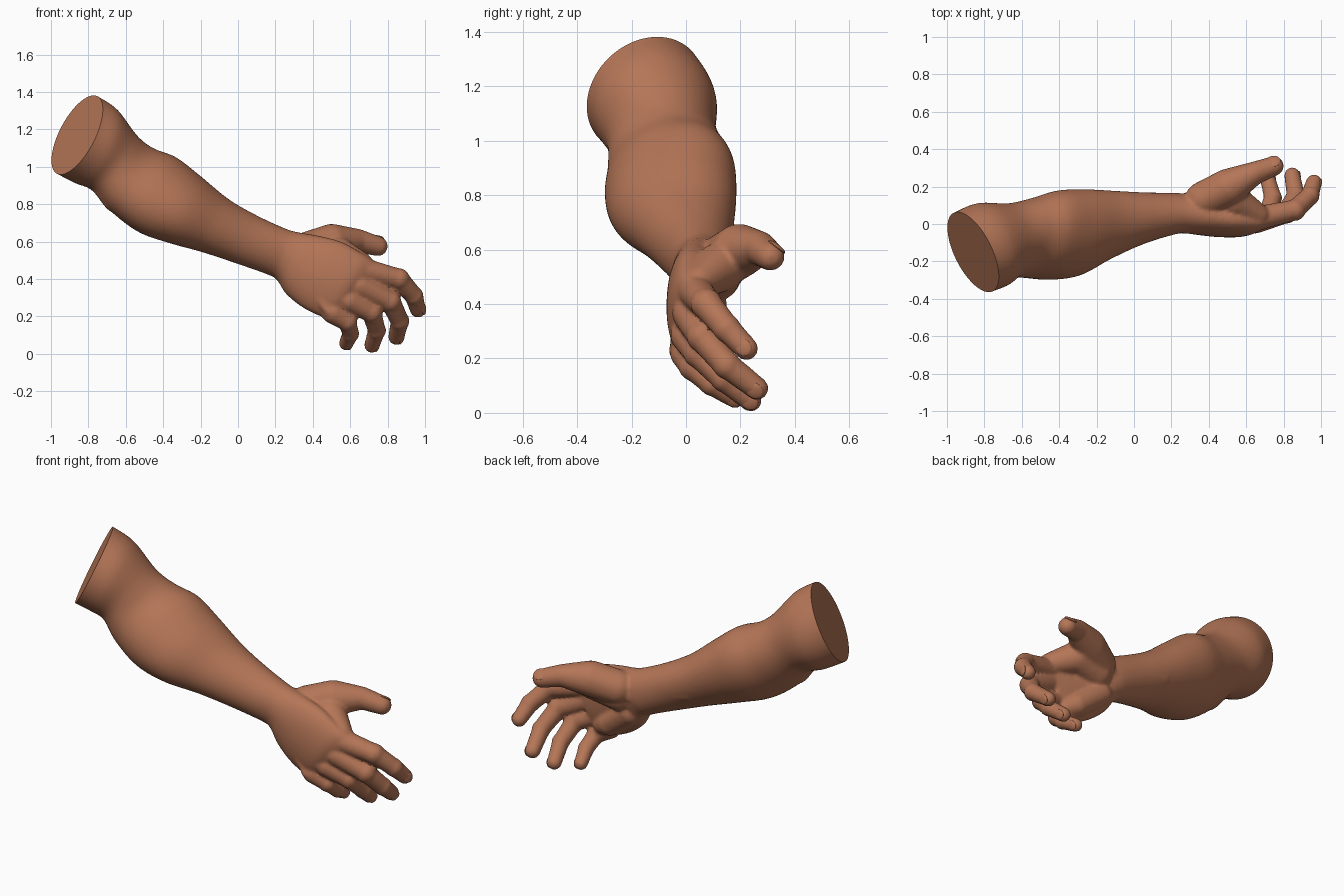
import bpy, bmesh, math
from mathutils import Vector, Matrix

if "Cube" in bpy.data.objects:
    bpy.data.objects.remove(bpy.data.objects["Cube"], do_unlink=True)

skin = bpy.data.materials.new("warm brown skin")
skin.use_nodes = True
skin.diffuse_color = (0.46, 0.18, 0.095, 1)
skin.node_tree.nodes["Principled BSDF"].inputs["Base Color"].default_value = skin.diffuse_color


def make_object(name, bm):
    mesh = bpy.data.meshes.new(name)
    bm.to_mesh(mesh)
    bm.free()
    mesh.materials.append(skin)
    obj = bpy.data.objects.new(name, mesh)
    bpy.context.collection.objects.link(obj)
    return obj


def catmull(a, b, c, d, t):
    return b + (c - a) * (t / 2) + (a * 2 - b * 5 + c * 4 - d) * (t * t / 2) + (b * 3 - a - c * 3 + d) * (t ** 3 / 2)


def loft(bm, sections, sides=48, steps=6):
    """Smooth closed body through elliptical sections of (centre, up axis, side axis)."""
    last = len(sections) - 1
    rings = []
    for i in range(last):
        near = [sections[max(0, min(last, i + k))] for k in (-1, 0, 1, 2)]
        for s in range(steps + (i == last - 1)):
            c, u, v = (catmull(*(n[k] for n in near), s / steps) for k in range(3))
            angles = [math.tau * j / sides for j in range(sides)]
            rings.append([bm.verts.new(c + u * math.cos(a) + v * math.sin(a)) for a in angles])
    for r0, r1 in zip(rings, rings[1:]):
        for j in range(sides):
            k = (j + 1) % sides
            bm.faces.new((r0[j], r0[k], r1[k], r1[j]))
    bm.faces.new(rings[0])
    bm.faces.new(reversed(rings[-1]))


def capsule(bm, p, q, r0, r1):
    """Tapered round-ended limb segment."""
    part = bmesh.new()
    for point, r in ((p, r0), (q, r1)):
        bmesh.ops.create_icosphere(part, subdivisions=3, radius=r, matrix=Matrix.Translation(point))
    bmesh.ops.delete(part, geom=part.edges[:], context='EDGES_FACES')
    bmesh.ops.convex_hull(part, input=part.verts[:])
    loose = [v for v in part.verts if not v.link_faces]
    bmesh.ops.delete(part, geom=loose, context='VERTS')
    mesh = bpy.data.meshes.new("segment")
    part.to_mesh(mesh)
    part.free()
    bm.from_mesh(mesh)
    bpy.data.meshes.remove(mesh)


def chain(bm, points, radii):
    points = [Vector(p) for p in points]
    for p, q, a, b in zip(points, points[1:], radii, radii[1:]):
        capsule(bm, p, q, a, b)


# Arm and palm: centre, up half-axis, side half-axis (x, y)
cut_centre = Vector((-.86, -.15, 1.17))
cut_normal = Vector((-.8, -.4, .42)).normalized()
table = [
    (-.86, -.15, 1.17, .087, .044, .213, -.105, .21),
    (-.76, -.11, 1.11, .10, .03, .20, -.08, .22),
    (-.66, -.09, 1.02, .12, .03, .146, -.03, .198),
    (-.565, -.075, .93, .115, .045, .168, 0, .208),
    (-.43, -.06, .85, .10, .055, .20, 0, .232),
    (-.28, -.045, .77, .08, .045, .18, 0, .226),
    (-.12, -.005, .685, .07, .03, .142, 0, .18),
    (.05, .03, .61, .05, .015, .13, 0, .138),
    (.21, .055, .545, .045, 0, .124, 0, .112),
    (.27, .055, .52, .06, 0, .128, 0, .105),
    (.34, .04, .475, .08, 0, .158, 0, .098),
    (.455, .02, .42, .10, 0, .178, 0, .09),
    (.57, .01, .362, .10, 0, .170, 0, .078),
    (.64, .02, .345, .095, 0, .145, 0, .055),
]
sections = [(Vector(s[:3]), Vector(s[3:6]), Vector((s[6], s[7], 0))) for s in table]
# Overshoot the upper arm so that it can be cut flat
first = sections[0]
sections.insert(0, (first[0] + cut_normal * .08, first[1], first[2]))
body = bmesh.new()
loft(body, sections)

# Fingers: knuckle, middle joint, end joint, tip
fingers = {
    "index": ([(.66, .03, .45), (.86, .075, .40), (.94, .15, .31), (.962, .222, .236)], 1.0),
    "middle": ([(.65, .015, .365), (.815, .06, .28), (.865, .15, .175), (.846, .26, .09)], 1.0),
    "ring": ([(.595, .005, .285), (.715, .045, .22), (.742, .14, .125), (.716, .238, .046)], .96),
    "little": ([(.505, .0, .22), (.585, .025, .17), (.602, .095, .108), (.578, .18, .056)], .9),
}
nails = bmesh.new()


def nail(bm, tip, along, outward, r):
    along = along.normalized()
    outward = (outward - along * outward.dot(along)).normalized()
    frame = Matrix((along, outward.cross(along), outward)).transposed().to_4x4()
    place = Matrix.Translation(tip + outward * (r - .011) - along * r * .1)
    size = Matrix.Diagonal((r * .8, r * .7, .011, 1))
    bmesh.ops.create_uvsphere(bm, u_segments=24, v_segments=12, radius=1, matrix=place @ frame @ size)


wrist = Vector((.30, -.015, .50))
for joints, scale in fingers.values():
    pts = [Vector(p) for p in joints]
    radii = [r * scale for r in (.066, .055, .049, .043)]
    chain(body, pts, radii)
    for joint, r in zip(pts[1:3], radii[1:3]):
        bmesh.ops.create_icosphere(body, subdivisions=3, radius=r * 1.07, matrix=Matrix.Translation(joint))
    # Tendon over the back of the hand
    capsule(body, wrist, pts[0] + Vector((-.02, -.04, 0)), .03, .022)
    nail(nails, pts[3], pts[3] - pts[2], pts[2] - (pts[1] + pts[3]) / 2, radii[3])

# Thumb with its fleshy base, the web and the heel of the palm
thumb = [Vector(p) for p in ((.37, .13, .555), (.50, .195, .595), (.64, .27, .605), (.748, .31, .575))]
chain(body, thumb, (.098, .10, .063, .053))
nail(nails, thumb[3], thumb[3] - thumb[2], Vector((.1, .6, .7)), .053)
chain(body, [(.37, .11, .50), (.53, .125, .535), (.66, .05, .48)], (.09, .092, .062))
chain(body, [(.32, .07, .40), (.47, .055, .28), (.53, .03, .25)], (.08, .07, .06))

# Elbow point and the tendons of the inner wrist
capsule(body, Vector((-.75, -.13, .955)), Vector((-.64, -.13, .84)), .07, .09)
capsule(body, Vector((-.1, .10, .65)), Vector((.28, .125, .52)), .065, .04)

# Blend all parts into one skin
bmesh.ops.recalc_face_normals(body, faces=body.faces[:])
blend = make_object("blend_source", body)
remesh = blend.modifiers.new("blend", 'REMESH')
remesh.mode = 'VOXEL'
remesh.voxel_size = .01
smooth = blend.modifiers.new("soften", 'SMOOTH')
smooth.factor = .5
smooth.iterations = 5
bpy.context.view_layer.update()
evaluated = blend.evaluated_get(bpy.context.evaluated_depsgraph_get())
arm = bmesh.new()
arm.from_mesh(evaluated.to_mesh())
evaluated.to_mesh_clear()
bpy.data.objects.remove(blend, do_unlink=True)

# Flat cut through the upper arm
cut = bmesh.ops.bisect_plane(arm, geom=arm.verts[:] + arm.edges[:] + arm.faces[:],
                             plane_co=cut_centre, plane_no=cut_normal, clear_outer=True)
rim = [e for e in cut["geom_cut"] if isinstance(e, bmesh.types.BMEdge)]
bmesh.ops.edgeloop_fill(arm, edges=rim)
bmesh.ops.recalc_face_normals(arm, faces=arm.faces[:])

for obj in (make_object("arm_and_hand", arm), make_object("fingernails", nails)):
    bpy.ops.object.select_all(action='DESELECT')
    obj.select_set(True)
    bpy.context.view_layer.objects.active = obj
    bpy.ops.object.shade_smooth_by_angle(angle=math.radians(40))
